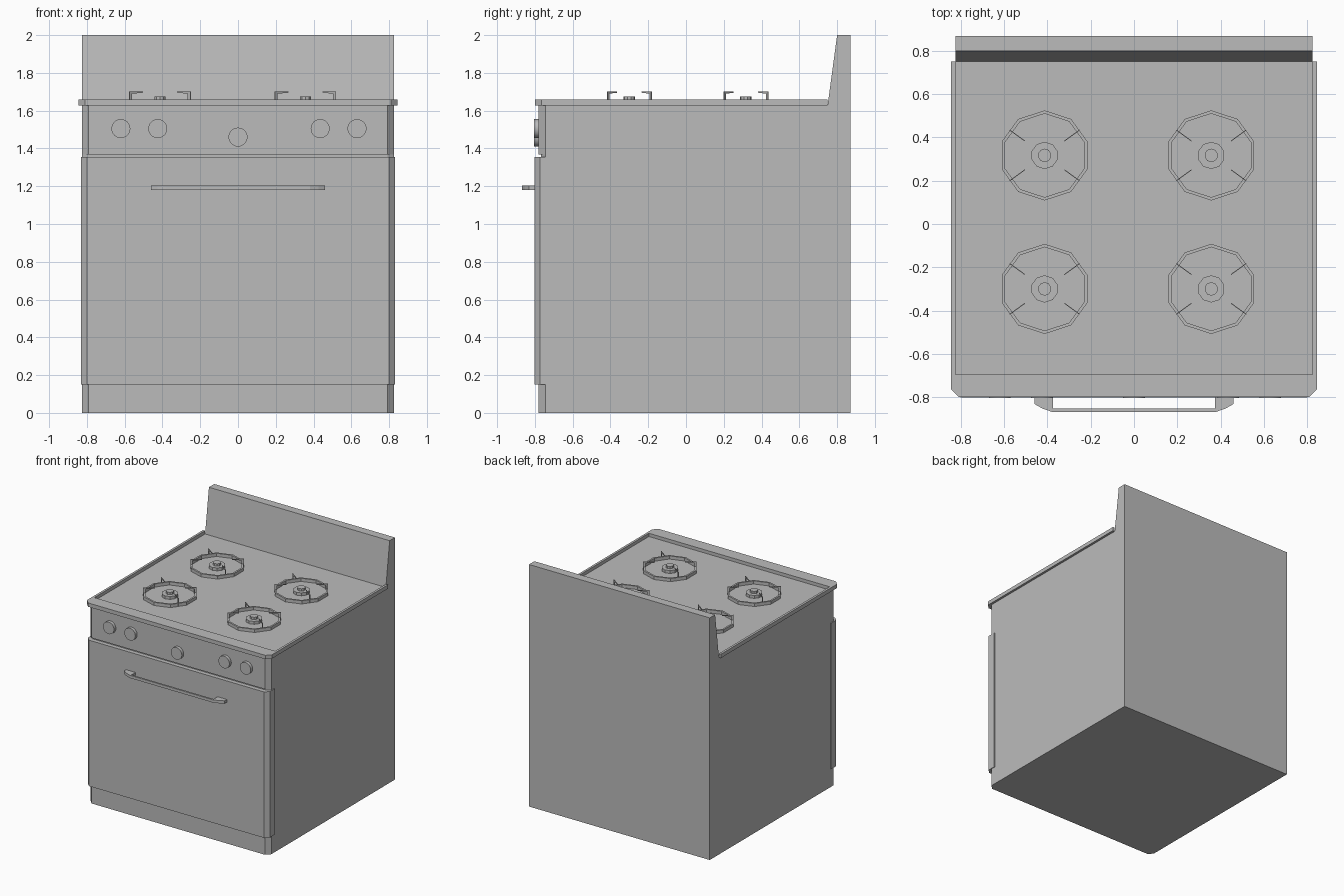
import bpy, bmesh
from math import cos, sin, pi, radians
from mathutils import Matrix

if "Cube" in bpy.data.objects:
    bpy.data.objects.remove(bpy.data.objects["Cube"], do_unlink=True)

grey = bpy.data.materials.new("enamel grey")
grey.use_nodes = True
colour = (0.5, 0.5, 0.5, 1)
grey.diffuse_color = colour
grey.node_tree.nodes["Principled BSDF"].inputs["Base Color"].default_value = colour


def finish(name, bm):
    bmesh.ops.recalc_face_normals(bm, faces=bm.faces)
    mesh = bpy.data.meshes.new(name)
    bm.to_mesh(mesh)
    bm.free()
    mesh.materials.append(grey)
    obj = bpy.data.objects.new(name, mesh)
    bpy.context.collection.objects.link(obj)
    return obj


def loft(name, rings):
    """Skin a stack of matching closed rings and cap both ends."""
    bm = bmesh.new()
    loops = [[bm.verts.new(p) for p in ring] for ring in rings]
    for a, b in zip(loops, loops[1:]):
        for i in range(len(a)):
            j = (i + 1) % len(a)
            bm.faces.new((a[i], a[j], b[j], b[i]))
    bm.faces.new(loops[0])
    bm.faces.new(loops[-1])
    return finish(name, bm)


def plan(x, front, back, cut_x, cut_y, z):
    """Rectangle at height z with chamfered front corners."""
    half = [(x, back), (x, front + cut_y), (x - cut_x, front)]
    outline = half + [(-px, py) for px, py in reversed(half)]
    return [(px, py, z) for px, py in outline]


def disc(r, z, n, cx, cy, turn=0):
    return [(cx + r * cos(2 * pi * i / n + turn), cy + r * sin(2 * pi * i / n + turn), z)
            for i in range(n)]


# Cabinet, with a shallow groove between door and control panel
levels = [(0, -0.78), (1.356, -0.78), (1.356, -0.768),
          (1.368, -0.768), (1.368, -0.78), (1.63, -0.78)]
loft("cabinet", [plan(0.826, f, 0.87, 0.035, -0.745 - f, z) for z, f in levels])

# Sloping backsplash
side = [(0.75, 1.63), (0.80, 2.0), (0.87, 2.0), (0.87, 1.63)]
loft("backsplash", [[(x, y, z) for y, z in side] for x in (-0.826, 0.826)])

# Cooktop tray with raised rim at the sides and front
tray = [(0.845, 0.75), (0.845, -0.765), (0.81, -0.80)]
inner = [(0.826, -0.695), (0.826, 0.75)]
outline = tray + [(-x, y) for x, y in reversed(tray)]
outline += [(-x, y) for x, y in reversed(inner)] + inner
loft("cooktop_rim", [[(x, y, z) for x, y in outline] for z in (1.628, 1.66)])
loft("cooktop", [plan(0.826, -0.70, 0.755, 0.001, 0.001, z) for z in (1.625, 1.633)])

# Oven door
loft("oven_door", [plan(0.832, -0.803, -0.705, 0.032, 0.03, z) for z in (0.15, 1.356)])

# Door handle: straight bar swept back into two mounts
outer = [(0.46, -0.80), (0.46, -0.832), (0.425, -0.852), (0.38, -0.868)]
inside = [(0.375, -0.853), (0.375, -0.80)]
half = outer[::-1]
handle = outer + [(-x, y) for x, y in half]
handle += [(-x, y) for x, y in reversed(inside)] + inside
loft("door_handle", [[(x, y, z) for x, y in handle] for z in (1.18, 1.203)])

# Control knobs
for i, (x, z) in enumerate([(-0.62, 1.505), (-0.425, 1.505), (0, 1.46),
                            (0.435, 1.505), (0.63, 1.505)]):
    bm = bmesh.new()
    place = Matrix.Translation((x, -0.787, z)) @ Matrix.Rotation(radians(90), 4, "X")
    bmesh.ops.create_cone(bm, cap_ends=True, segments=32, radius1=0.05,
                          radius2=0.05, depth=0.036, matrix=place)
    knob = finish(f"knob_{i + 1}", bm)
    bpy.ops.object.select_all(action="DESELECT")
    knob.select_set(True)
    bpy.context.view_layer.objects.active = knob
    bpy.ops.object.shade_smooth_by_angle()


def pan_ring(name, cx, cy):
    """Ten-sided ring of square section."""
    bm = bmesh.new()
    section = [(0.193, 1.633), (0.208, 1.633), (0.208, 1.659), (0.193, 1.659)]
    loops = [[bm.verts.new(p) for p in disc(r, z, 10, cx, cy, pi / 10)] for r, z in section]
    for k in range(4):
        a, b = loops[k], loops[(k + 1) % 4]
        for i in range(10):
            j = (i + 1) % 10
            bm.faces.new((a[i], a[j], b[j], b[i]))
    finish(name, bm)


# Burners: ring, stepped cap and four thin hooked pan supports
hook = [(0.183, 1.633), (0.2, 1.633), (0.2, 1.702), (0.113, 1.702),
        (0.113, 1.695), (0.183, 1.69)]
for row, cy in (("front", -0.30), ("back", 0.317)):
    for hand, cx in (("right", -0.413), ("left", 0.357)):
        tag = f"{row}_{hand}"
        pan_ring(f"burner_ring_{tag}", cx, cy)
        steps = [(0.063, 1.63), (0.063, 1.657), (0.031, 1.657), (0.031, 1.676)]
        loft(f"burner_cap_{tag}", [disc(r, z, 10, cx, cy, pi / 10) for r, z in steps])
        for k, angle in enumerate((36, 144, 216, 324)):
            c, s = cos(radians(angle)), sin(radians(angle))
            loft(f"pan_support_{tag}_{k + 1}",
                 [[(cx + r * c - t * s, cy + r * s + t * c, z) for r, z in hook]
                  for t in (-0.002, 0.002)])
